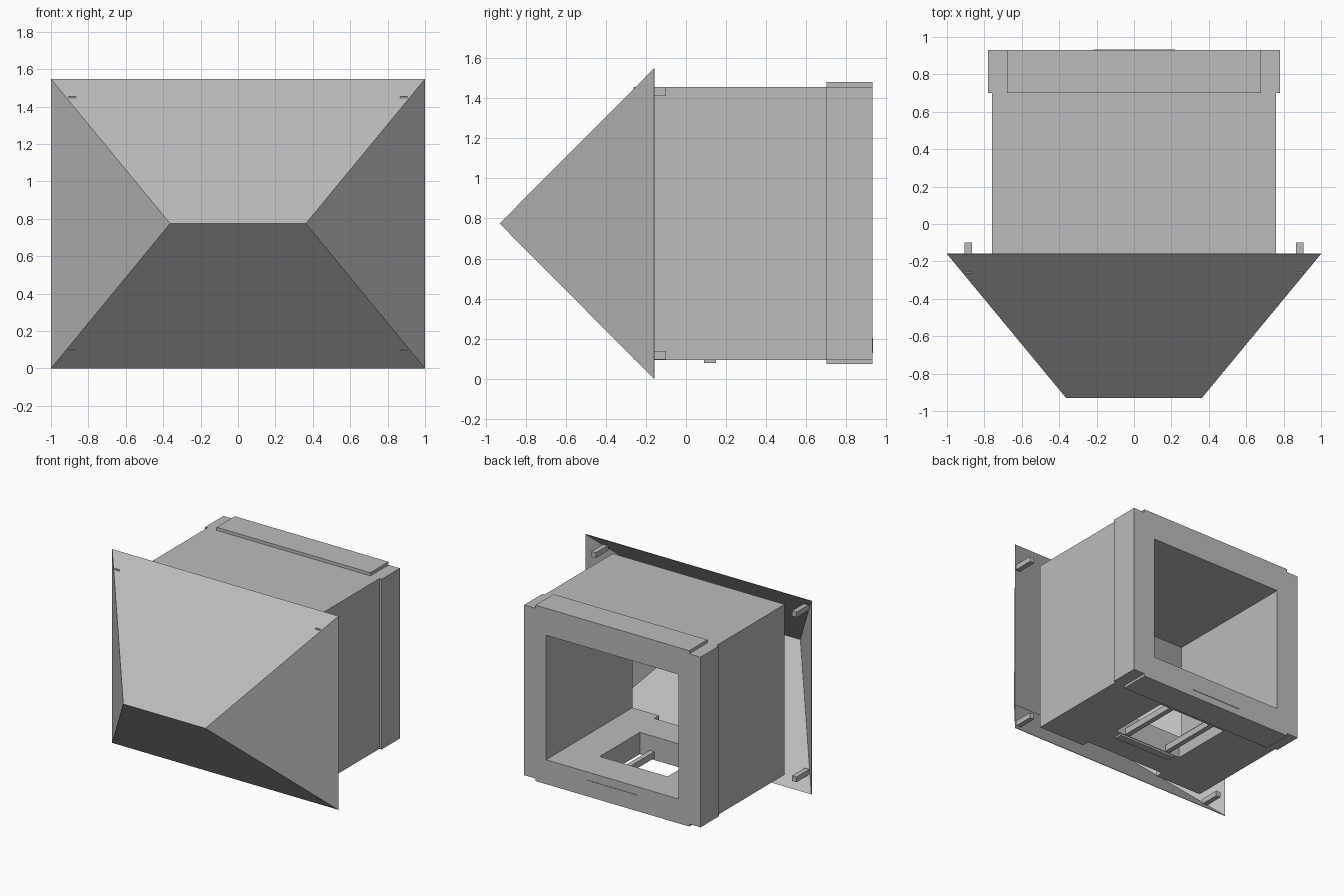
import bpy
import bmesh

cube = bpy.data.objects.get("Cube")
if cube:
    bpy.data.objects.remove(cube, do_unlink=True)

GREY = (0.5, 0.5, 0.5, 1)
grey = bpy.data.materials.new("plain_grey")
grey.use_nodes = True
grey.diffuse_color = GREY
grey.node_tree.nodes["Principled BSDF"].inputs["Base Color"].default_value = GREY


def add_object(name, bm):
    mesh = bpy.data.meshes.new(name)
    bmesh.ops.recalc_face_normals(bm, faces=bm.faces)
    bm.to_mesh(mesh)
    bm.free()
    mesh.materials.append(grey)
    obj = bpy.data.objects.new(name, mesh)
    bpy.context.collection.objects.link(obj)
    return obj


def box(name, x, y, z):
    """Box from (min, max) ranges along each axis."""
    bm = bmesh.new()
    bmesh.ops.create_cube(bm, size=1)
    for v in bm.verts:
        v.co = [r[0] if c < 0 else r[1] for c, r in zip(v.co, (x, y, z))]
    return add_object(name, bm)


def apply_modifier(obj, mod):
    bpy.context.view_layer.objects.active = obj
    bpy.ops.object.modifier_apply(modifier=mod.name)


def cut(obj, x, y, z):
    cutter = box("cutter", x, y, z)
    cutter.hide_render = True
    mod = obj.modifiers.new("cut", "BOOLEAN")
    mod.operation = "DIFFERENCE"
    mod.solver = "EXACT"
    mod.object = cutter
    apply_modifier(obj, mod)
    bpy.data.objects.remove(cutter, do_unlink=True)


RIM_Y, COLLAR_Y, BACK_Y = -0.16, 0.70, 0.93
LOW, HIGH = 0.095, 1.455
TUNNEL_X, TUNNEL_Z = (-0.585, 0.585), (0.27, 1.265)

# Thin wedge-shaped hood, open at the back
bm = bmesh.new()
rim = [bm.verts.new((x, RIM_Y, z))
       for x, z in ((-1, 0), (1, 0), (1, 1.548), (-1, 1.548))]
left, right = [bm.verts.new((x, -0.93, 0.775)) for x in (0.363, -0.363)]
bm.faces.new((rim[0], rim[1], left, right))
bm.faces.new((rim[1], rim[2], left))
bm.faces.new((rim[2], rim[3], right, left))
bm.faces.new((rim[3], rim[0], right))
hood = add_object("hood", bm)
shell = hood.modifiers.new("shell", "SOLIDIFY")
shell.thickness = 0.004
shell.offset = -1
apply_modifier(hood, shell)

# Thick-walled housing with tunnel, floor opening and front floor notch
housing = box("housing", (-0.76, 0.76), (RIM_Y, COLLAR_Y), (LOW, HIGH))
cut(housing, TUNNEL_X, (-0.5, 1), TUNNEL_Z)
cut(housing, (-0.3, 0.3), (0.155, 0.66), (0, 0.5))
cut(housing, (-0.35, 0.35), (-0.5, -0.1), (0, 0.5))

# Collar around the back, with raised strips above and below
collar = box("collar", (-0.78, 0.78), (COLLAR_Y, BACK_Y), (LOW, HIGH))
cut(collar, TUNNEL_X, (0, 2), TUNNEL_Z)
box("top_strip", (-0.68, 0.68), (COLLAR_Y, BACK_Y), (HIGH, 1.48))
box("bottom_strip", (-0.68, 0.68), (COLLAR_Y, BACK_Y), (0.075, LOW))

# Rails across the floor opening and the low bar in front of it
for side, x in (("left", 0.19), ("right", -0.19)):
    box(side + "_floor_rail", (x - 0.02, x + 0.02), (0.155, 0.66), (0.1, 0.15))
box("floor_bar", (-0.25, 0.25), (0.09, 0.15), (0.08, LOW))

# Thin plate on the back
box("back_plate", (-0.22, 0.22), (BACK_Y, 0.934), (0.13, 0.205))

# Four pegs at the hood corners
for side, x in (("left", 0.887), ("right", -0.887)):
    for level, z in (("upper", 1.434), ("lower", 0.117)):
        box(f"{side}_{level}_peg", (x - 0.02, x + 0.02),
            (-0.262, -0.1), (z - 0.021, z + 0.021))
